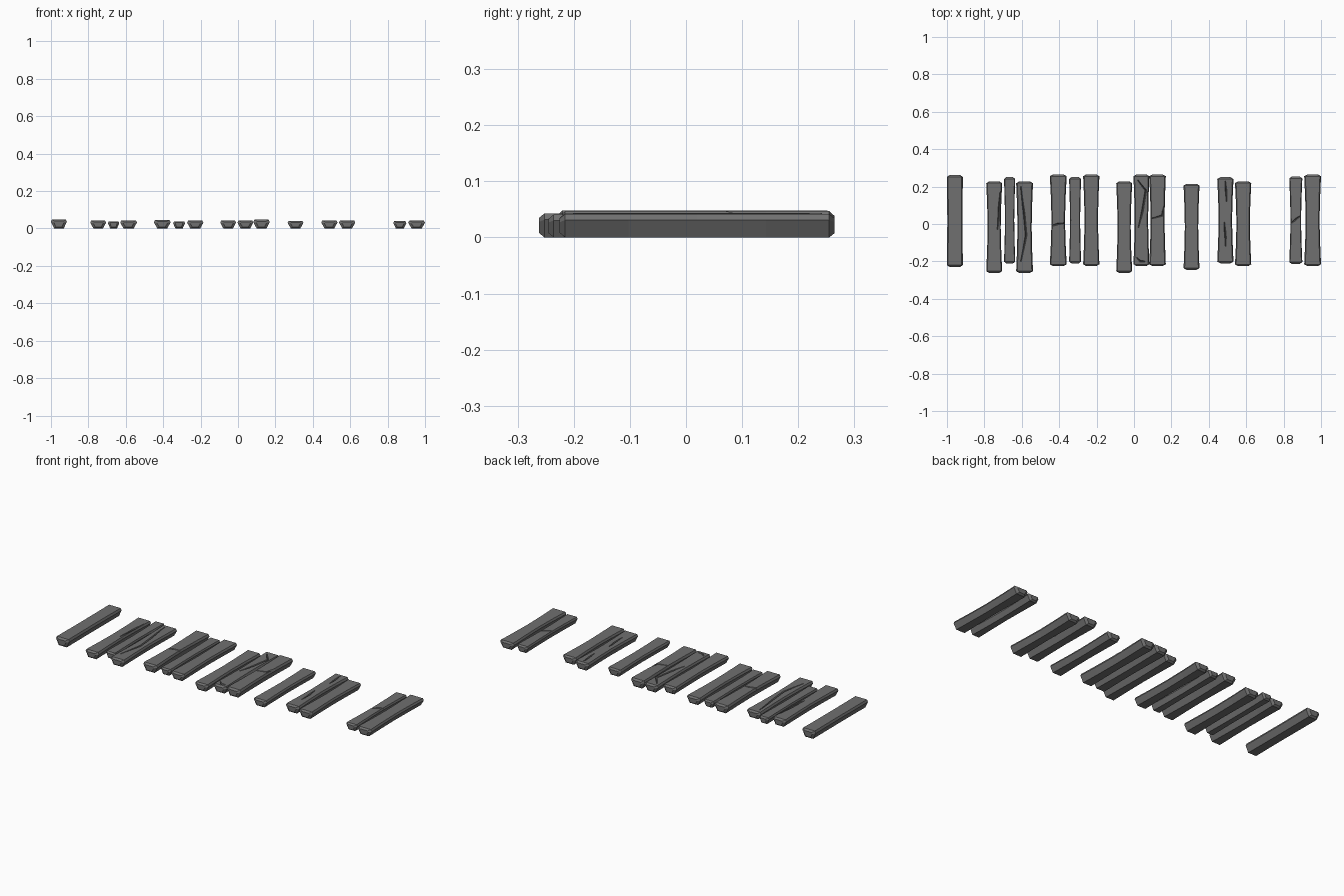
import bpy, bmesh
from mathutils import Vector

cube = bpy.data.objects.get("Cube")
if cube:
    bpy.data.objects.remove(cube, do_unlink=True)

wood = bpy.data.materials.new("weathered grey wood")
wood.use_nodes = True
GREY = (0.16, 0.16, 0.16, 1)
wood.diffuse_color = GREY
wood.node_tree.nodes["Principled BSDF"].inputs["Base Color"].default_value = GREY


def loft(name, rings):
    """Closed solid through a list of matching point rings."""
    bm = bmesh.new()
    loops = [[bm.verts.new(p) for p in ring] for ring in rings]
    n = len(loops[0])
    for a, b in zip(loops, loops[1:]):
        for i in range(n):
            j = (i + 1) % n
            bm.faces.new((a[i], a[j], b[j], b[i]))
    bm.faces.new(loops[0])
    bm.faces.new(loops[-1])
    bmesh.ops.recalc_face_normals(bm, faces=bm.faces)
    mesh = bpy.data.meshes.new(name)
    bm.to_mesh(mesh)
    bm.free()
    mesh.materials.append(wood)
    obj = bpy.data.objects.new(name, mesh)
    bpy.context.collection.objects.link(obj)
    return obj


def section(cx, y, half, h, squash=1.0):
    """Six-sided profile: narrow base, wide shoulders, chamfered top."""
    profile = [(-0.6, 0), (0.6, 0), (1, 0.74), (0.86, 1), (-0.86, 1), (-1, 0.74)]
    mid = 0.5
    return [(cx + u * half * squash, y, h * (mid + (v - mid) * squash)) for u, v in profile]


def plank(name, x0, x1, y0, y1, h, waist):
    cx, half = (x0 + x1) / 2, (x1 - x0) / 2
    cy, reach = (y0 + y1) / 2, (y1 - y0) / 2
    rings = [section(cx, y0, half, h, 0.62)]
    for t in (-0.96, -0.5, 0, 0.5, 0.96):
        width = waist + (1 - waist) * abs(t / 0.96) ** 1.5
        rings.append(section(cx, cy + t * reach, half * width, h))
    rings.append(section(cx, y1, half, h, 0.62))
    return loft(name, rings)


def carve(obj, path, h):
    """Cut a V-shaped crack along a path in the top face."""
    pts = [Vector((x, y, 0)) for x, y in path]
    rings = []
    for i, p in enumerate(pts):
        d = (pts[min(i + 1, len(pts) - 1)] - pts[max(i - 1, 0)]).normalized()
        side = Vector((-d.y, d.x, 0))
        w = 0.003 if i in (0, len(pts) - 1) else 0.007
        rings.append([p - side * w + Vector((0, 0, h + 0.004)),
                      p + side * w + Vector((0, 0, h + 0.004)),
                      p + Vector((0, 0, h - 0.009))])
    cutter = loft("crack_cutter", rings)
    cutter.hide_render = True
    mod = obj.modifiers.new("crack", "BOOLEAN")
    mod.operation, mod.solver, mod.object = "DIFFERENCE", "EXACT", cutter
    deps = bpy.context.evaluated_depsgraph_get()
    cut = bpy.data.meshes.new_from_object(obj.evaluated_get(deps))
    obj.modifiers.clear()
    obj.data = cut
    bpy.data.objects.remove(cutter, do_unlink=True)


# Left edge, right edge, front end, back end, height, waist ratio
planks = [
    (-1.0, -0.915, -0.23, 0.262, 0.048, 0.96),
    (-0.79, -0.705, -0.262, 0.228, 0.043, 0.82),
    (-0.695, -0.635, -0.21, 0.25, 0.038, 0.82),
    (-0.63, -0.54, -0.262, 0.228, 0.043, 0.84),
    (-0.45, -0.36, -0.225, 0.265, 0.046, 0.8),
    (-0.347, -0.283, -0.21, 0.25, 0.038, 0.84),
    (-0.272, -0.185, -0.225, 0.265, 0.042, 0.82),
    (-0.095, -0.01, -0.262, 0.228, 0.043, 0.82),
    (-0.003, 0.082, -0.225, 0.265, 0.043, 0.84),
    (0.082, 0.17, -0.225, 0.265, 0.047, 0.84),
    (0.265, 0.35, -0.245, 0.215, 0.041, 0.84),
    (0.445, 0.532, -0.21, 0.25, 0.044, 0.82),
    (0.54, 0.627, -0.225, 0.228, 0.043, 0.82),
    (0.83, 0.9, -0.213, 0.253, 0.039, 0.8),
    (0.91, 1.0, -0.225, 0.265, 0.042, 0.82),
]

# Cracks by plank number
cracks = {
    2: [[(-0.715, 0.17), (-0.722, 0.08), (-0.73, -0.03)]],
    4: [[(-0.605, 0.2), (-0.587, 0.05), (-0.577, -0.06), (-0.605, -0.2)]],
    5: [[(-0.45, -0.012), (-0.41, 0), (-0.365, 0.005)]],
    9: [[(0.02, 0.235), (0.063, 0.18), (0.045, 0.07), (0.023, -0.02)],
        [(0.015, -0.18), (0.035, -0.2), (0.06, -0.2)]],
    10: [[(0.165, 0.11), (0.15, 0.045), (0.095, 0.03)]],
    12: [[(0.488, 0.23), (0.492, 0.18), (0.495, 0.12)],
         [(0.483, 0.01), (0.488, -0.05), (0.49, -0.12)]],
    14: [[(0.84, 0.005), (0.865, 0.025), (0.892, 0.045)]],
}

for number, spec in enumerate(planks, 1):
    board = plank(f"plank_{number:02d}", *spec)
    for path in cracks.get(number, []):
        carve(board, path, spec[4])
